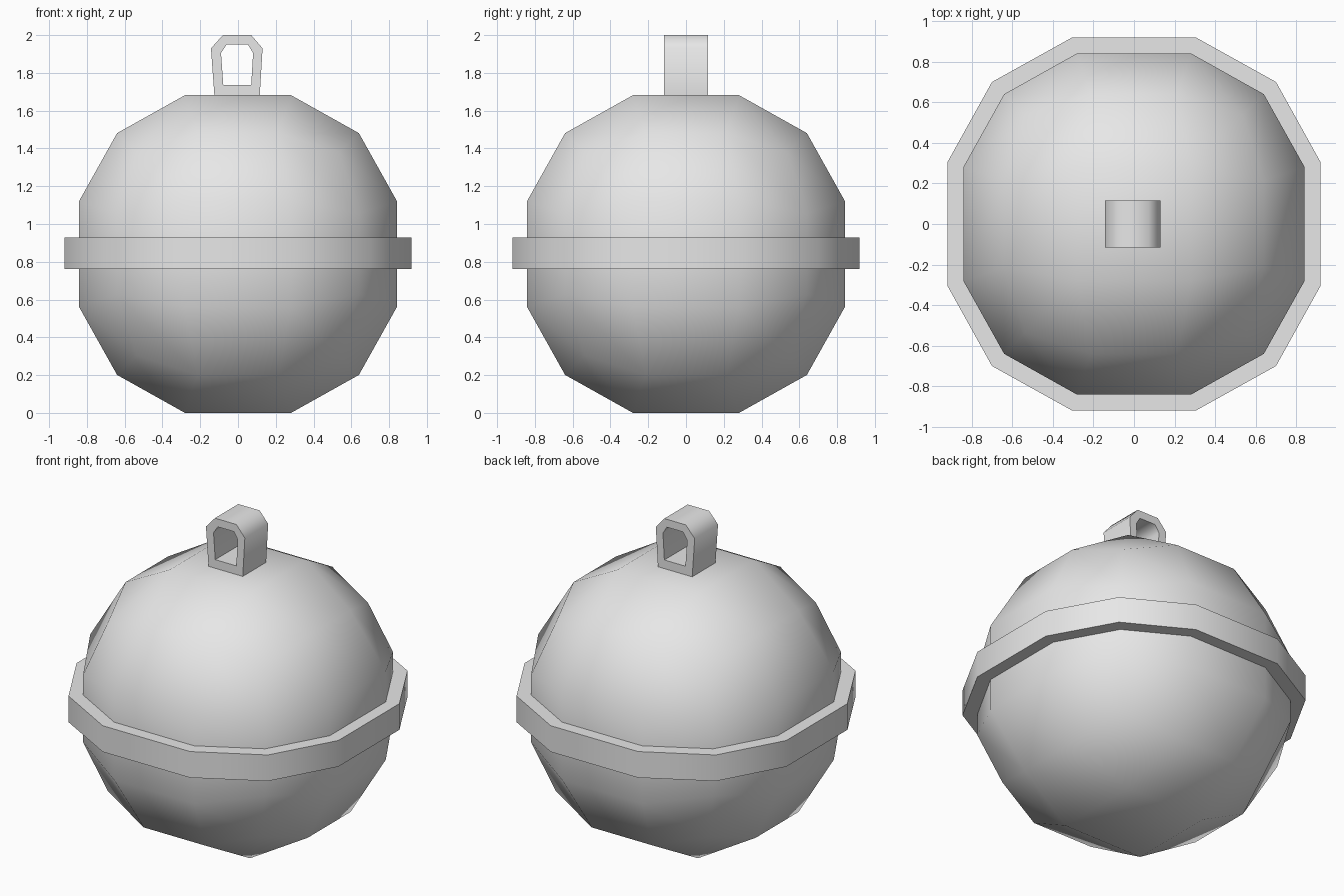
import bpy, bmesh, math

cube = bpy.data.objects.get("Cube")
if cube:
    bpy.data.objects.remove(cube, do_unlink=True)

GREY = (0.8, 0.8, 0.8, 1)
metal = bpy.data.materials.new("light grey")
metal.use_nodes = True
metal.diffuse_color = GREY
metal.node_tree.nodes["Principled BSDF"].inputs["Base Color"].default_value = GREY

RADIUS = 0.93      # ball corner radius
CENTRE = 0.841     # ball centre height


def finish(name, bm, angle):
    """Turn a bmesh into a smooth shaded object with sharp hard edges."""
    bmesh.ops.recalc_face_normals(bm, faces=bm.faces)
    mesh = bpy.data.meshes.new(name)
    bm.to_mesh(mesh)
    bm.free()
    mesh.materials.append(metal)
    obj = bpy.data.objects.new(name, mesh)
    bpy.context.collection.objects.link(obj)
    bpy.ops.object.select_all(action='DESELECT')
    obj.select_set(True)
    bpy.context.view_layer.objects.active = obj
    bpy.ops.object.shade_smooth_by_angle(angle=math.radians(angle))
    return obj


def closed_band(name, outer, inner, place, depth, angle):
    """Extrude the frame between two matching closed outlines."""
    bm = bmesh.new()
    n = len(outer)
    loops = [[bm.verts.new(place(u, v, d)) for u, v in outline]
             for outline, d in ((outer, depth[0]), (outer, depth[1]),
                                (inner, depth[1]), (inner, depth[0]))]
    for k in range(4):
        a, b = loops[k], loops[(k + 1) % 4]
        for i in range(n):
            j = (i + 1) % n
            bm.faces.new((a[i], a[j], b[j], b[i]))
    return finish(name, bm, angle)


# Ball: a cube cut three by three on each side and rounded onto a sphere
bm = bmesh.new()
bmesh.ops.create_cube(bm, size=2)
bmesh.ops.subdivide_edges(bm, edges=bm.edges[:], cuts=2, use_grid_fill=True)
for v in bm.verts:
    v.co = v.co.normalized() * RADIUS
    v.co.z += CENTRE
finish("ball", bm, 50)

# Belt: twelve-sided band following the ball's waist
quarter = [(0.28, -0.84), (0.64, -0.64), (0.84, -0.28)]
waist = []
for turn in range(4):
    for x, y in quarter:
        for _ in range(turn):
            x, y = -y, x
        waist.append((x, y))
rim = [(x * 1.094, y * 1.094) for x, y in waist]
closed_band("belt", rim, waist, lambda x, y, z: (x, y, z), (0.762, 0.928), 40)

# Hanging loop: six-sided frame standing on top
loop_outer = [(-0.125, 1.68), (0.115, 1.68), (0.13, 1.93),
              (0.07, 2.0), (-0.08, 2.0), (-0.143, 1.93)]
loop_inner = [(-0.078, 1.737), (0.07, 1.737), (0.08, 1.905),
              (0.053, 1.95), (-0.06, 1.95), (-0.09, 1.905)]
closed_band("hanging_loop", loop_outer, loop_inner,
            lambda x, z, y: (x, y, z), (-0.117, 0.117), 60)
